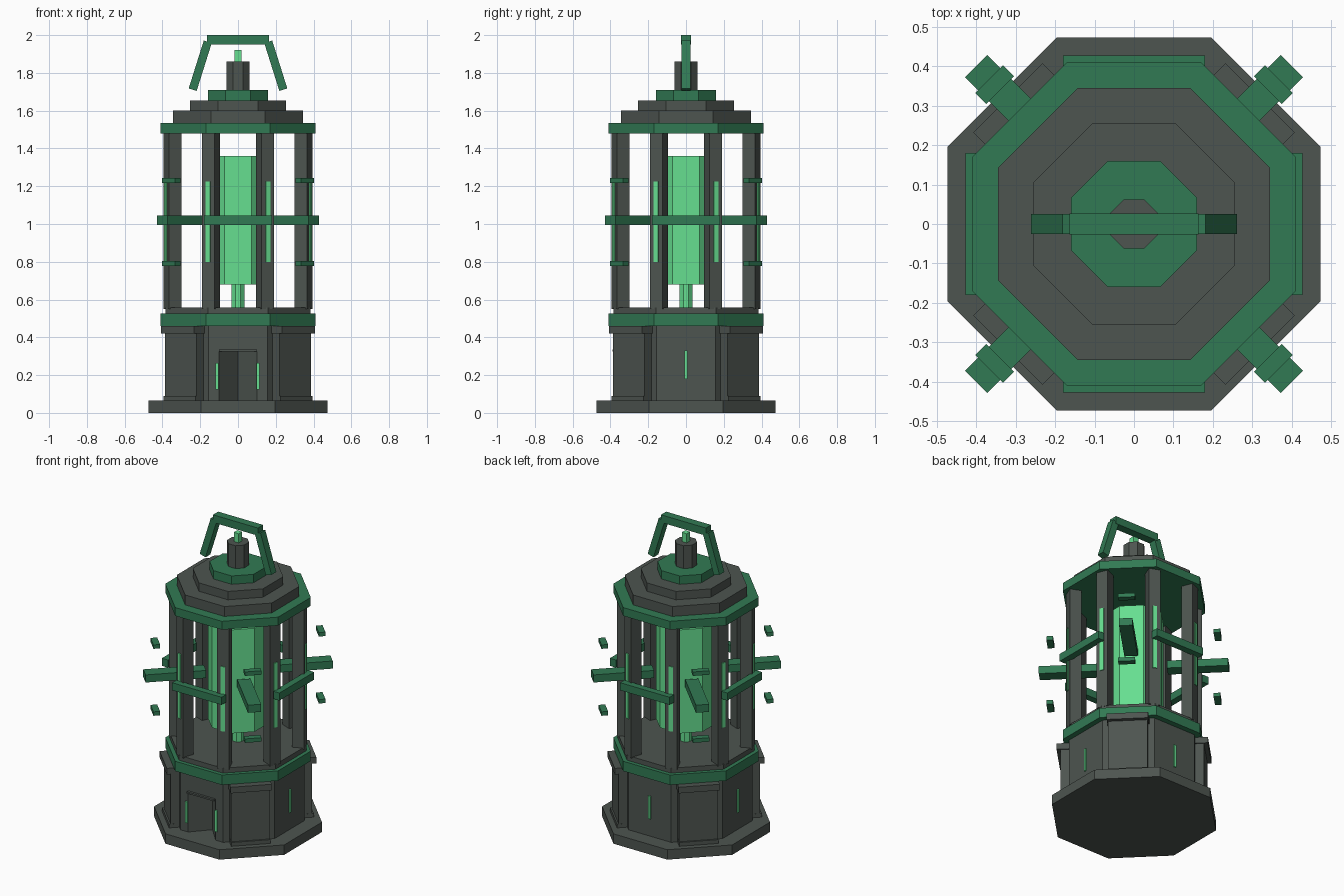
import bpy, bmesh, math
from mathutils import Matrix, Vector

cube = bpy.data.objects.get("Cube")
if cube:
    bpy.data.objects.remove(cube, do_unlink=True)


def material(name, rgb):
    m = bpy.data.materials.new(name)
    m.use_nodes = True
    m.diffuse_color = (*rgb, 1)
    bsdf = next(n for n in m.node_tree.nodes if n.type == 'BSDF_PRINCIPLED')
    bsdf.inputs["Base Color"].default_value = (*rgb, 1)
    return m


DARK = material("dark_stone", (0.075, 0.09, 0.08))
GREEN = material("green_metal", (0.031, 0.195, 0.088))
GLOW = material("glowing_green", (0.133, 0.74, 0.28))


def finish(name, bm, mat):
    bmesh.ops.recalc_face_normals(bm, faces=bm.faces)
    me = bpy.data.meshes.new(name)
    bm.to_mesh(me)
    bm.free()
    me.materials.append(mat)
    ob = bpy.data.objects.new(name, me)
    bpy.context.collection.objects.link(ob)
    return ob


def prism(name, outline, z0, z1, mat):
    """Vertical extrusion of a plan outline."""
    bm = bmesh.new()
    face = bm.faces.new([bm.verts.new((x, y, z0)) for x, y in outline])
    ext = bmesh.ops.extrude_face_region(bm, geom=[face])
    verts = [v for v in ext["geom"] if isinstance(v, bmesh.types.BMVert)]
    bmesh.ops.translate(bm, verts=verts, vec=(0, 0, z1 - z0))
    return finish(name, bm, mat)


def octagon(apothem):
    """Plan points with flat sides facing the axes, starting left of the front side."""
    r = apothem / math.cos(math.pi / 8)
    return [(r * math.cos(a), r * math.sin(a))
            for a in (math.radians(-112.5 + 45 * i) for i in range(8))]


def box(name, lo, hi, mat, rot=None):
    """Box between two corners, turned afterwards by a matrix."""
    lo, hi = Vector(lo), Vector(hi)
    bm = bmesh.new()
    bmesh.ops.create_cube(bm, size=1)
    bm.transform(Matrix.Translation((lo + hi) / 2) @ Matrix.Diagonal((*(hi - lo), 1)))
    if rot:
        bm.transform(rot)
    return finish(name, bm, mat)


def radial(name, angle, r0, r1, half, z0, z1, mat):
    """Box reaching outward from r0 to r1 along a compass angle in degrees."""
    return box(name, (r0, -half, z0), (r1, half, z1), mat,
               Matrix.Rotation(math.radians(angle), 4, 'Z'))


# Base and lower body with a wedge-shaped doorway in the front
prism("base_slab", octagon(0.473), 0, 0.065, DARK)
body = octagon(0.375)
notch = [(-0.10, -0.375), (0, -0.265), (0.10, -0.375)]
prism("lower_body", body[:1] + notch + body[1:], 0.065, 0.33, DARK)
prism("upper_body", body, 0.33, 0.46, DARK)
box("door_lintel", (-0.1, -0.39, 0.325), (0.1, -0.37, 0.336), DARK)
for side, x in (("right", -0.11), ("left", 0.107)):
    box(f"door_light_{side}", (x - 0.008, -0.384, 0.125), (x + 0.008, -0.374, 0.265), GLOW)
for side, a in (("left", 0), ("back", 90), ("right", 180)):
    radial(f"wall_light_{side}", a, 0.374, 0.383, 0.008, 0.18, 0.33, GLOW)

# Diagonal piers, arms and clamps
for i, a in enumerate((45, 135, 225, 315), 1):
    radial(f"pier_{i}", a, 0.30, 0.428, 0.117, 0.065, 0.425, DARK)
    radial(f"pier_foot_{i}", a, 0.30, 0.438, 0.118, 0.065, 0.09, DARK)
    radial(f"pier_cap_{i}", a, 0.30, 0.4525, 0.124, 0.42, 0.46, DARK)
    radial(f"arm_{i}", a, 0.20, 0.566, 0.04, 0.995, 1.045, GREEN)
    for level, z in (("lower", 0.79), ("upper", 1.23)):
        radial(f"{level}_clamp_{i}", a, 0.48, 0.52, 0.05, z - 0.013, z + 0.013, GREEN)

# Cage: rings, floor, columns with light strips, waist bars
prism("lower_ring", octagon(0.41), 0.46, 0.525, GREEN)
prism("chamber_floor", octagon(0.385), 0.525, 0.557, DARK)
prism("upper_ring", octagon(0.41), 1.48, 1.535, GREEN)
for i in range(8):
    a = 22.5 + 45 * i
    radial(f"column_{i + 1}", a, 0.338, 0.412, 0.037, 0.55, 1.485, DARK)
    radial(f"column_light_{i + 1}", a, 0.411, 0.418, 0.013, 0.80, 1.225, GLOW)
for i in range(4):
    radial(f"waist_bar_{i + 1}", 90 * i, 0.383, 0.427, 0.18, 0.995, 1.045, GREEN)

# Glowing core
prism("core_stem", octagon(0.035), 0.55, 0.685, GLOW)
prism("core", octagon(0.17), 0.68, 1.36, GLOW)

# Stepped roof
for name, r, z0, z1, mat in (
        ("roof_lower_step", 0.345, 1.535, 1.60, DARK),
        ("roof_upper_step", 0.255, 1.60, 1.655, DARK),
        ("roof_collar", 0.16, 1.655, 1.71, GREEN),
        ("chimney", 0.062, 1.71, 1.86, DARK)):
    prism(name, octagon(r), z0, z1, mat)
box("chimney_light", (-0.018, -0.018, 1.86), (0.018, 0.018, 1.92), GLOW)

# Carrying handle
box("handle_top", (-0.163, -0.027, 1.95), (0.163, 0.027, 2.0), GREEN)
for side, s in (("right", -1), ("left", 1)):
    turn = Matrix.Translation((s * 0.2, 0, 1.838)) @ Matrix.Rotation(math.radians(-17.5 * s), 4, 'Y')
    box(f"handle_leg_{side}", (-0.022, -0.025, -0.133), (0.022, 0.025, 0.133), GREEN, turn)
